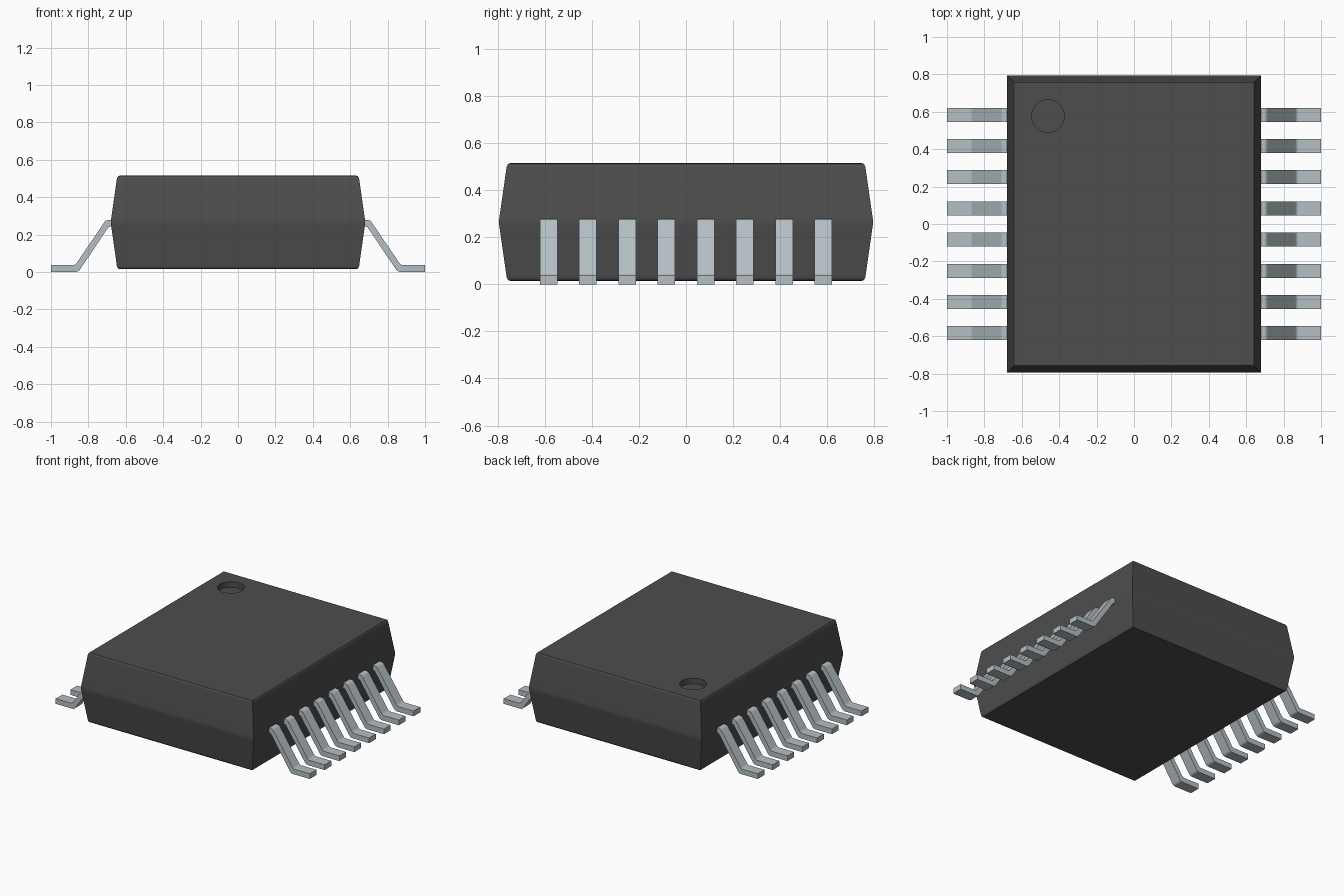
import bpy, bmesh, math

if "Cube" in bpy.data.objects:
    bpy.data.objects.remove(bpy.data.objects["Cube"], do_unlink=True)


def material(name, rgb, rough):
    m = bpy.data.materials.new(name)
    m.use_nodes = True
    m.diffuse_color = (*rgb, 1)
    bsdf = m.node_tree.nodes["Principled BSDF"]
    bsdf.inputs["Base Color"].default_value = (*rgb, 1)
    bsdf.inputs["Roughness"].default_value = rough
    return m


BLACK = material("black plastic", (0.075, 0.075, 0.075), 0.6)
METAL = material("tinned metal", (0.46, 0.52, 0.55), 0.4)


def add_object(name, bm, mat):
    bmesh.ops.recalc_face_normals(bm, faces=bm.faces)
    mesh = bpy.data.meshes.new(name)
    bm.to_mesh(mesh)
    bm.free()
    mesh.materials.append(mat)
    ob = bpy.data.objects.new(name, mesh)
    bpy.context.collection.objects.link(ob)
    return ob


def activate(ob):
    bpy.ops.object.select_all(action='DESELECT')
    ob.select_set(True)
    bpy.context.view_layer.objects.active = ob


# Package body: rectangles lofted through a waist, with rounded top and bottom rims
HALF_X, HALF_Y, MID_Z, HALF_H = 0.68, 0.795, 0.265, 0.25
half_section = [(0.0, 0.0), (0.01, 0.0005), (0.02, 0.002), (0.231, 0.032),
                (0.240, 0.0345), (0.247, 0.039), (HALF_H, 0.047)]  # height, inset
section = [(-h, i) for h, i in reversed(half_section[1:])] + half_section

bm = bmesh.new()
rings = []
for h, inset in section:
    x, y = HALF_X - inset, HALF_Y - inset
    rings.append([bm.verts.new((sx * x, sy * y, MID_Z + h))
                  for sx, sy in ((-1, -1), (1, -1), (1, 1), (-1, 1))])
for low, high in zip(rings, rings[1:]):
    for i in range(4):
        j = (i + 1) % 4
        bm.faces.new((low[i], low[j], high[j], high[i]))
bm.faces.new(rings[0][::-1])
bm.faces.new(rings[-1])
body = add_object("package_body", bm, BLACK)

# Round marker dimple cut into the top
bm = bmesh.new()
bmesh.ops.create_cone(bm, cap_ends=True, segments=48, radius1=0.087, radius2=0.087, depth=0.08)
bmesh.ops.translate(bm, verts=bm.verts, vec=(-0.46, 0.577, MID_Z + HALF_H))
cutter = add_object("dimple_cutter", bm, BLACK)
cutter.hide_render = True
cut = body.modifiers.new("dimple", 'BOOLEAN')
cut.object = cutter
cut.solver = 'EXACT'
activate(body)
bpy.ops.object.modifier_apply(modifier="dimple")
bpy.data.objects.remove(cutter, do_unlink=True)
bpy.ops.object.shade_smooth_by_angle(angle=math.radians(35))
body.modifiers.new("flat_face_normals", 'WEIGHTED_NORMAL').keep_sharp = True

# Gull-wing leads: side outline extruded across the lead width
OUTLINE = [(0.64, 0.278), (0.696, 0.278), (0.706, 0.275), (0.714, 0.267),
           (0.862, 0.049), (0.870, 0.040), (0.880, 0.037), (1.0, 0.037),
           (1.0, 0.0), (0.868, 0.0), (0.856, 0.003), (0.846, 0.011),
           (0.700, 0.229), (0.692, 0.239), (0.680, 0.243), (0.64, 0.243)]
COUNT, PITCH, WIDTH = 8, 0.1668, 0.075


def lead(name, side, y):
    bm = bmesh.new()
    face = bm.faces.new([bm.verts.new((side * x, y - WIDTH / 2, z)) for x, z in OUTLINE])
    ext = bmesh.ops.extrude_face_region(bm, geom=[face])
    moved = [v for v in ext["geom"] if isinstance(v, bmesh.types.BMVert)]
    bmesh.ops.translate(bm, verts=moved, vec=(0, WIDTH, 0))
    ob = add_object(name, bm, METAL)
    activate(ob)
    bpy.ops.object.shade_smooth_by_angle(angle=math.radians(35))
    ob.modifiers.new("flat_face_normals", 'WEIGHTED_NORMAL').keep_sharp = True


for label, side in (("left", 1), ("right", -1)):
    for k in range(COUNT):
        lead(f"{label}_lead_{k + 1}", side, (k - (COUNT - 1) / 2) * PITCH)
